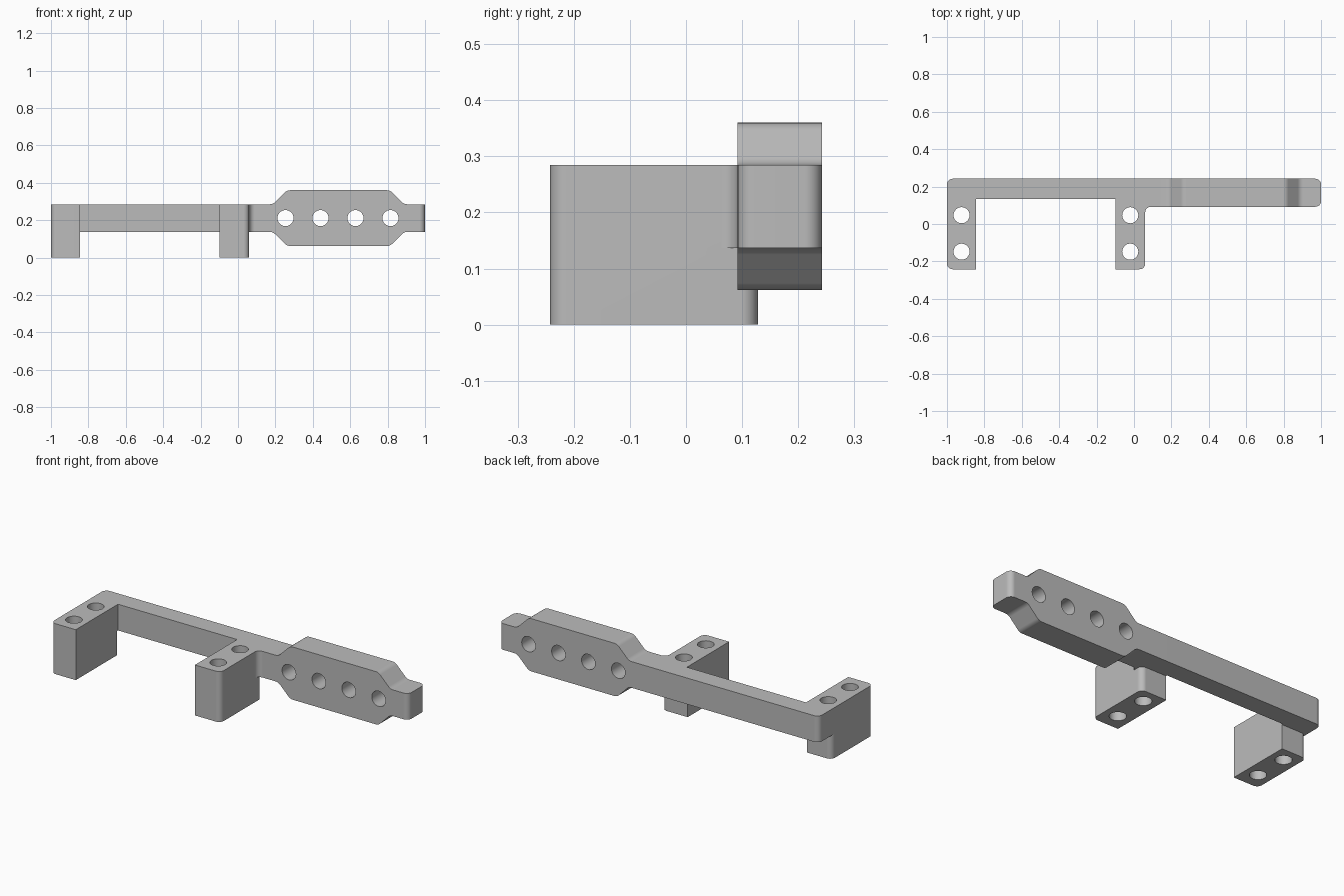
import bpy, bmesh, math
from mathutils import Vector

cube = bpy.data.objects.get("Cube")
if cube:
    bpy.data.objects.remove(cube, do_unlink=True)

grey = bpy.data.materials.new("mid grey")
grey.use_nodes = True
grey.diffuse_color = (0.5, 0.5, 0.5, 1)
grey.node_tree.nodes["Principled BSDF"].inputs["Base Color"].default_value = grey.diffuse_color

BACK, LOW, HIGH, R = 0.242, 0.137, 0.285, 0.03
HOLE = 0.043


def rounded(points, steps=6):
    """Outline of (x, y, corner radius) points with arcs at the corners."""
    out = []
    for i, (x, y, r) in enumerate(points):
        p = Vector((x, y))
        if r == 0:
            out.append(p)
            continue
        a = (Vector(points[i - 1][:2]) - p).normalized()
        b = (Vector(points[(i + 1) % len(points)][:2]) - p).normalized()
        half = a.angle(b) / 2
        centre = p + (a + b).normalized() * r / math.sin(half)
        start = p + a * r / math.tan(half) - centre
        end = p + b * r / math.tan(half) - centre
        total = start.angle(end)
        for k in range(steps + 1):
            t = k / steps
            out.append(centre + (start * math.sin((1 - t) * total)
                                 + end * math.sin(t * total)) / math.sin(total))
    return out


def extrude(name, outline, lo, hi, along_y=False):
    """Prism from a plan outline (along z) or a front outline (along y)."""
    bm = bmesh.new()
    place = (lambda p: (p.x, lo, p.y)) if along_y else (lambda p: (p.x, p.y, lo))
    face = bm.faces.new([bm.verts.new(place(p)) for p in outline])
    moved = bmesh.ops.extrude_face_region(bm, geom=[face])["geom"]
    shift = (0, hi - lo, 0) if along_y else (0, 0, hi - lo)
    bmesh.ops.translate(bm, vec=shift,
                        verts=[v for v in moved if isinstance(v, bmesh.types.BMVert)])
    if along_y:  # round the upright edges of the free end
        ends = [e for e in bm.edges if all(v.co.x > 0.999 for v in e.verts)
                and abs(e.verts[0].co.z - e.verts[1].co.z) > 0.1]
        bmesh.ops.bevel(bm, geom=ends, offset=R, segments=6, profile=0.5, affect='EDGES')
    bmesh.ops.recalc_face_normals(bm, faces=bm.faces)
    mesh = bpy.data.meshes.new(name)
    bm.to_mesh(mesh)
    bm.free()
    mesh.materials.append(grey)
    obj = bpy.data.objects.new(name, mesh)
    bpy.context.collection.objects.link(obj)
    return obj


def combine(target, other, operation):
    bpy.context.view_layer.objects.active = target
    mod = target.modifiers.new("combine", 'BOOLEAN')
    mod.operation, mod.solver, mod.object = operation, 'EXACT', other
    bpy.ops.object.modifier_apply(modifier=mod.name)
    bpy.data.objects.remove(other, do_unlink=True)


def drill(target, location, rotation=(0, 0, 0)):
    bpy.ops.mesh.primitive_cylinder_add(vertices=32, radius=HOLE, depth=1,
                                        location=location, rotation=rotation)
    cutter = bpy.context.object
    cutter.hide_render = True
    cutter.data.materials.append(grey)
    combine(target, cutter, 'DIFFERENCE')


# Top rail with both arms, seen in plan
JOIN, ARM, FACE = 0.14, 0.135, 0.092
bracket = extrude("mounting_bracket", rounded([
    (-1, -BACK, R), (-0.845, -BACK, 0), (-0.845, ARM, 0), (-0.1, ARM, 0),
    (-0.1, -BACK, 0), (0.06, -BACK, R), (0.06, FACE, R), (JOIN, FACE, 0),
    (JOIN, BACK, 0), (-1, BACK, R)]), LOW, HIGH)

# Lower feet under the arms, rounded on their outer sides
feet = [
    [(-1, -BACK, R), (-0.845, -BACK, 0), (-0.845, 0.128, 0), (-1, 0.128, R)],
    [(-0.1, -BACK, 0), (0.06, -BACK, R), (0.06, 0.128, R), (-0.1, 0.128, 0)]]
for points in feet:
    combine(bracket, extrude("foot", rounded(points), 0, LOW), 'UNION')

# Widened plate with sloped shoulders, seen from the front
BOTTOM, TOP = 0.062, 0.36
upper = [(1, HIGH, 0), (0.888, HIGH, 0.04), (0.813, TOP, 0.04),
         (0.262, TOP, 0.04), (0.187, HIGH, 0.04), (JOIN, HIGH, 0)]
lower = [(x, LOW + HIGH - z, r) for x, z, r in reversed(upper)]
plate = extrude("drilled_plate", rounded(upper + lower), FACE, BACK, along_y=True)
combine(bracket, plate, 'UNION')

# Holes down through the arms and across the plate
for x in (-0.922, -0.02):
    for y in (-0.148, 0.047):
        drill(bracket, (x, y, 0.15))
for i in range(4):
    drill(bracket, (0.254 + 0.187 * i, 0.17, 0.211), (math.pi / 2, 0, 0))

# Smooth the rounded corners and keep the edges sharp
bpy.ops.object.select_all(action='DESELECT')
bracket.select_set(True)
bpy.context.view_layer.objects.active = bracket
bpy.ops.object.shade_smooth_by_angle(angle=math.radians(30))
weighted = bracket.modifiers.new("weighted normals", 'WEIGHTED_NORMAL')
weighted.keep_sharp = True
